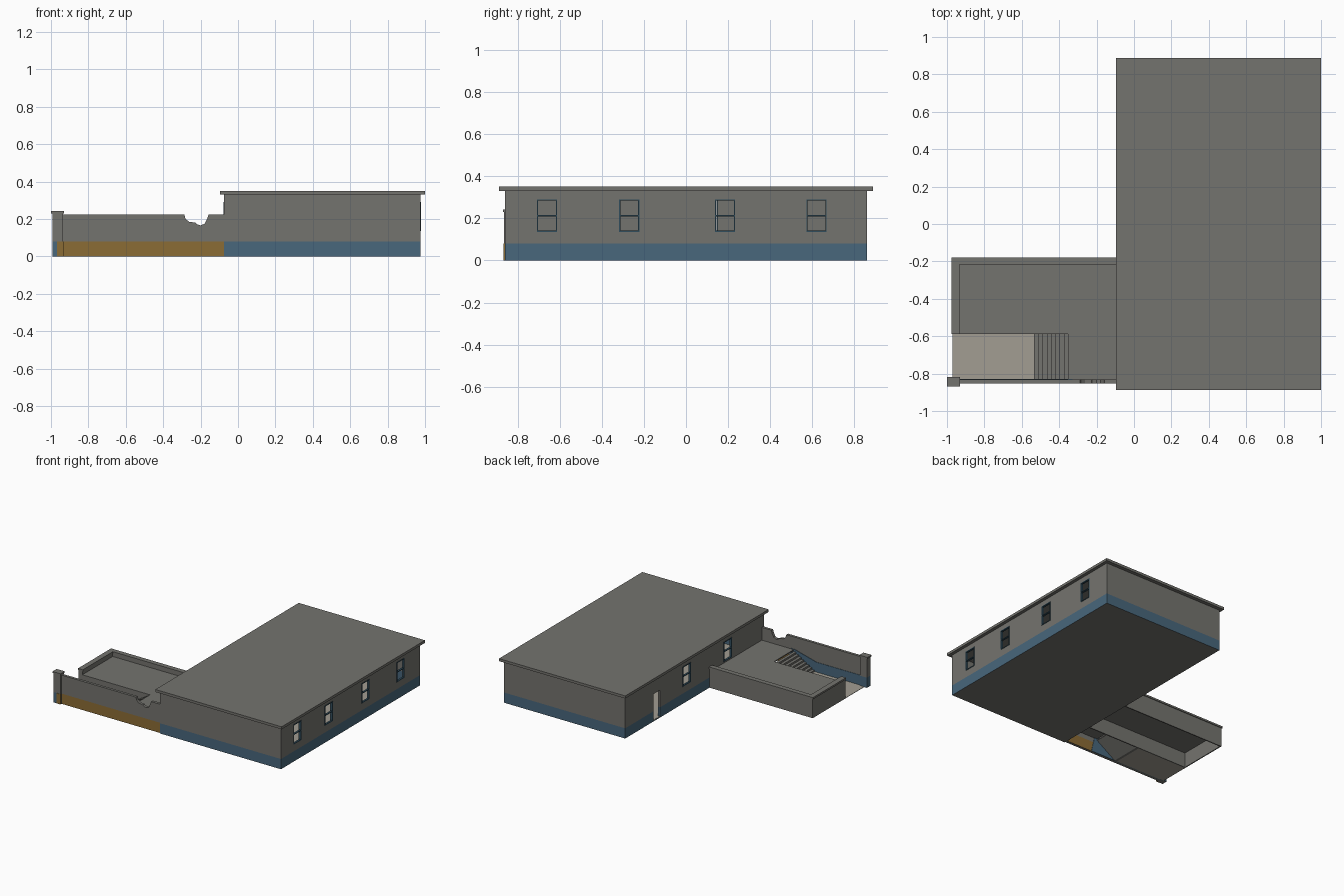
import bpy, bmesh
from mathutils import Vector

if "Cube" in bpy.data.objects:
    bpy.data.objects.remove(bpy.data.objects["Cube"])


def mat(name, rgb):
    m = bpy.data.materials.new(name)
    m.diffuse_color = (*rgb, 1)
    m.use_nodes = True
    m.node_tree.nodes["Principled BSDF"].inputs["Base Color"].default_value = m.diffuse_color
    return m


GREY = mat("grey_plaster", (0.175, 0.173, 0.158))
BLUE = mat("blue_paint", (0.065, 0.135, 0.20))
OCHRE = mat("ochre_paint", (0.26, 0.15, 0.035))
FRAME = mat("dark_blue_frame", (0.03, 0.075, 0.11))
FLOOR = mat("pale_floor", (0.36, 0.34, 0.29))


def add_box(bm, x0, x1, y0, y1, z0, z1):
    vs = bmesh.ops.create_cube(bm, size=1)["verts"]
    for v in vs:
        v.co = Vector((x1 if v.co.x > 0 else x0,
                       y1 if v.co.y > 0 else y0,
                       z1 if v.co.z > 0 else z0))


def finish(name, bm, *mats):
    me = bpy.data.meshes.new(name)
    bm.to_mesh(me)
    bm.free()
    for m in mats:
        me.materials.append(m)
    ob = bpy.data.objects.new(name, me)
    bpy.context.collection.objects.link(ob)
    return ob


def boxes(name, m, *dims):
    bm = bmesh.new()
    for d in dims:
        add_box(bm, *d)
    return finish(name, bm, m)


def extrude_xz(pts, y0, y1):
    """Solid from an x-z outline between two y values."""
    bm = bmesh.new()
    f = bm.faces.new([bm.verts.new((x, y0, z)) for x, z in pts])
    g = bmesh.ops.extrude_face_region(bm, geom=[f])["geom"]
    for v in g:
        if isinstance(v, bmesh.types.BMVert):
            v.co.y = y1
    bmesh.ops.recalc_face_normals(bm, faces=bm.faces)
    return bm


def paint_band(bm, height, rule):
    """Cut at a height and colour the faces below it."""
    bmesh.ops.bisect_plane(bm, geom=bm.verts[:] + bm.edges[:] + bm.faces[:],
                           plane_co=(0, 0, height), plane_no=(0, 0, 1))
    bm.normal_update()
    for f in bm.faces:
        low = f.calc_center_median().z < height and abs(f.normal.z) < 0.5
        f.material_index = 1 if low and rule(f) else 0


# openings: (wall x, centre y, half width, z0, z1)
XL, XR, YW, BAND = -0.075, 0.975, 0.86, 0.08
WZ = (0.135, 0.29)
windows = [(XR, y, 0.048, *WZ) for y in (-0.66, -0.27, 0.185, 0.62)]
windows += [(XL, y, 0.05, *WZ) for y in (0.10, -0.41)]
door = (XL, 0.47, 0.042, 0.006, 0.215)

# hollow main building with cut openings
bm = bmesh.new()
add_box(bm, XL, XR, -YW, YW, 0, 0.335)
shell = finish("main_walls", bm)
cavity = boxes("cavity_cutter", GREY,
               (XL + 0.02, XR - 0.02, -YW + 0.02, YW - 0.02, 0.006, 0.325))
holes = boxes("opening_cutter", GREY,
              *[(x - 0.03, x + 0.03, y - h, y + h, a, b)
                for x, y, h, a, b in windows + [door]])
for c in (cavity, holes):
    md = shell.modifiers.new("cut", "BOOLEAN")
    md.object, md.operation, md.solver = c, "DIFFERENCE", "EXACT"
bpy.context.view_layer.update()
dg = bpy.context.evaluated_depsgraph_get()
bm = bmesh.new()
bm.from_object(shell, dg)
for ob in (shell, cavity, holes):
    bpy.data.objects.remove(ob)
paint_band(bm, BAND, lambda f: True)
finish("main_walls", bm, GREY, BLUE)
boxes("main_floor", FLOOR, (XL + 0.004, XR - 0.02, -YW + 0.02, YW - 0.02, 0.004, 0.008))
boxes("main_roof", GREY, (-0.095, 1.0, -0.888, 0.888, 0.33, 0.35))

# window frames with a middle rail
bm = bmesh.new()
for x, y, h, a, b in windows:
    s, t = (1, 0.006)
    x0, x1 = (x - 0.012, x + 0.003) if x > 0 else (x - 0.003, x + 0.012)
    mid = (a + b) / 2
    for z in (a, mid - t / 2, b - t):
        add_box(bm, x0, x1, y - h, y + h, z, z + t)
    for yy in (y - h, y + h - t):
        add_box(bm, x0, x1, yy, yy + t, a, b)
finish("window_frames", bm, FRAME)

# broken courtyard front wall
outline = [(-0.965, 0), (XL, 0), (XL, 0.225), (-0.157, 0.225), (-0.165, 0.20),
           (-0.178, 0.175), (-0.20, 0.165), (-0.22, 0.172), (-0.228, 0.18),
           (-0.262, 0.185), (-0.28, 0.20), (-0.288, 0.225), (-0.965, 0.225)]
bm = extrude_xz(outline, -0.853, -0.832)
paint_band(bm, BAND, lambda f: True)
finish("courtyard_wall", bm, GREY, OCHRE)
finish("courtyard_wall_inner_paint",
       extrude_xz([(-0.965, 0), (-0.30, 0), (-0.33, 0.13), (-0.36, 0.13),
                   (-0.55, BAND), (-0.965, BAND)], -0.833, -0.829), BLUE)

# corner pillar and cap
bm = bmesh.new()
add_box(bm, -0.993, -0.935, -0.865, -0.822, 0, 0.232)
paint_band(bm, BAND, lambda f: True)
finish("pillar", bm, GREY, BLUE)
boxes("pillar_front_paint", OCHRE, (-0.967, -0.934, -0.867, -0.86, 0, BAND))
boxes("pillar_cap", GREY, (-1.0, -0.93, -0.87, -0.818, 0.23, 0.242))

# raised terrace: floor, thin retaining walls, parapet with coping
TOP, EDGE, PAR = 0.125, -0.588, 0.165
boxes("terrace_floor", GREY, (-0.965, XL, EDGE, -0.19, TOP - 0.008, TOP),
      (-0.352, XL, -0.832, EDGE, TOP - 0.008, TOP))
boxes("terrace_walls", GREY,
      (-0.97, XL, -0.192, -0.184, 0, TOP),
      (-0.97, -0.962, EDGE, -0.184, 0, TOP),
      (-0.97, XL, EDGE, EDGE + 0.008, 0, TOP))
boxes("terrace_parapet", GREY,
      (-0.97, XL, -0.212, -0.184, TOP - 0.008, PAR - 0.01),
      (-0.97, -0.938, EDGE, -0.212, TOP - 0.008, PAR - 0.01))
boxes("parapet_coping", GREY,
      (-0.976, XL, -0.216, -0.178, PAR - 0.014, PAR),
      (-0.976, -0.934, EDGE, -0.216, PAR - 0.014, PAR))

# stair flight with sloping underside
N, X0, X1 = 9, -0.535, -0.352
run, rise = (X1 - X0) / (N - 1), TOP / N
pts = [(X0, 0)]
for i in range(N - 1):
    pts += [(X0 + i * run, (i + 1) * rise), (X0 + (i + 1) * run, (i + 1) * rise)]
pts += [(X1, TOP - 0.02), (X0 + 0.02, 0)]
finish("stairs", extrude_xz(pts, -0.832, EDGE), GREY)

# courtyard ground
boxes("courtyard_ground", FLOOR, (-0.97, X0, -0.832, EDGE, 0, 0.003))
